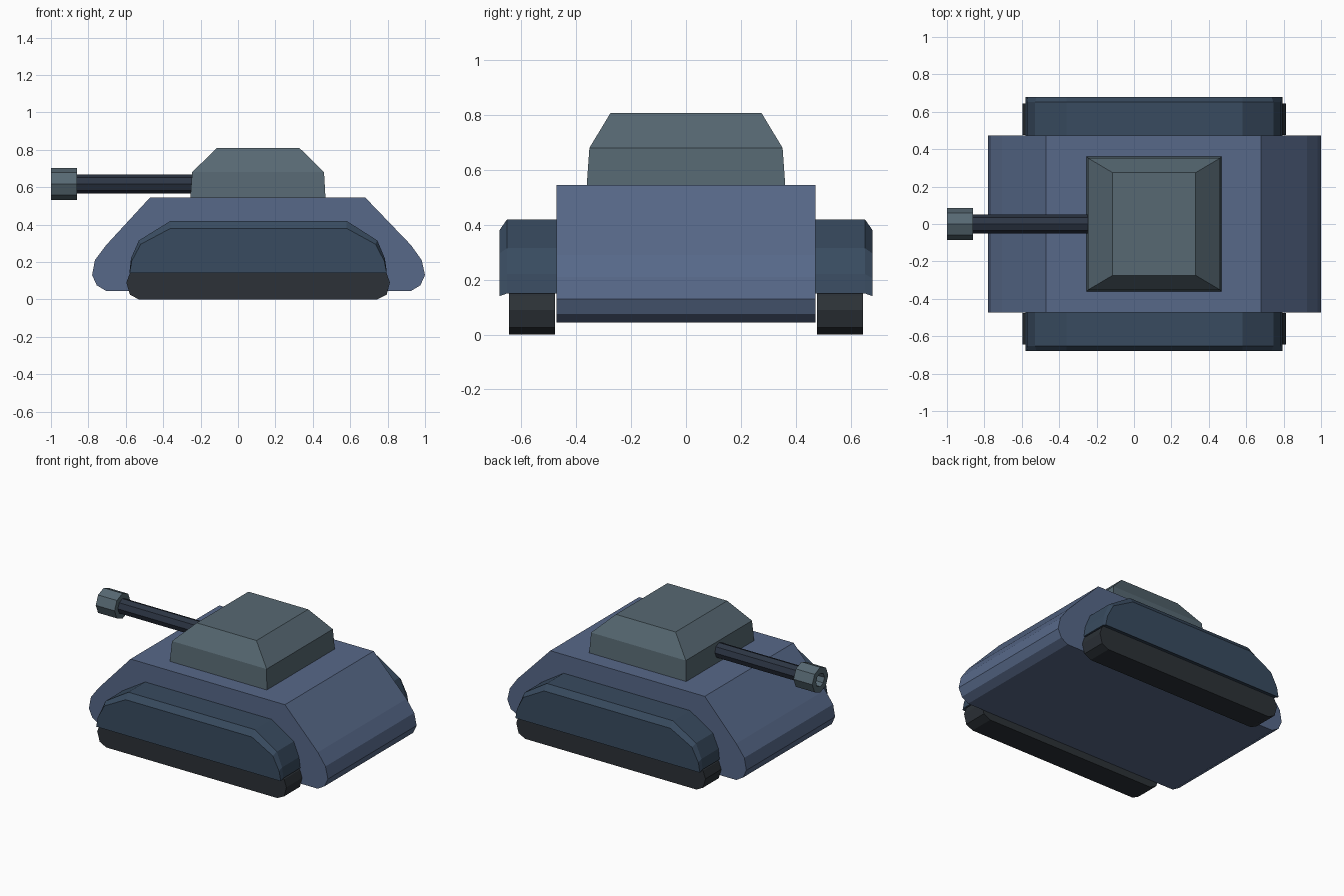
import bpy, bmesh, math

if "Cube" in bpy.data.objects:
    bpy.data.objects.remove(bpy.data.objects["Cube"])


def material(name, color):
    m = bpy.data.materials.new(name)
    m.diffuse_color = (*color, 1)
    m.use_nodes = True
    m.node_tree.nodes["Principled BSDF"].inputs["Base Color"].default_value = m.diffuse_color
    return m


HULL = material("hull_blue", (0.095, 0.14, 0.25))
FENDER = material("fender_blue", (0.04, 0.07, 0.115))
TURRET = material("turret_grey", (0.095, 0.14, 0.17))
RUBBER = material("track_dark", (0.025, 0.031, 0.038))
BARREL = material("barrel_dark", (0.026, 0.036, 0.058))


def loft(name, rings, mat, cap=True, mirror=False):
    """Skin a sequence of equal-length point rings; cap ends or close the loop."""
    bm = bmesh.new()
    vs = [[bm.verts.new(p) for p in r] for r in rings]
    n = len(vs[0])
    pairs = list(zip(vs, vs[1:]))
    if cap:
        bm.faces.new(vs[0])
        bm.faces.new(vs[-1])
    else:
        pairs.append((vs[-1], vs[0]))
    for a, b in pairs:
        for i in range(n):
            j = (i + 1) % n
            bm.faces.new((a[i], a[j], b[j], b[i]))
    bmesh.ops.recalc_face_normals(bm, faces=bm.faces)
    me = bpy.data.meshes.new(name)
    bm.to_mesh(me)
    bm.free()
    me.materials.append(mat)
    ob = bpy.data.objects.new(name, me)
    bpy.context.collection.objects.link(ob)
    if mirror:
        mod = ob.modifiers.new("mirror", 'MIRROR')
        mod.use_axis = (False, True, False)
    return ob


def at_y(profile, y):
    return [(x, y, z) for x, z in profile]


def rect(x0, x1, y, z):
    return [(x0, -y, z), (x1, -y, z), (x1, y, z), (x0, y, z)]


def octagon(x, r, z=0.617):
    return [(x, r * math.sin(i * math.pi / 4), z + r * math.cos(i * math.pi / 4))
            for i in range(8)]


# Hull: sloped side profile run across the width
hull = [(-0.47, 0.545), (0.68, 0.545), (0.925, 0.29), (0.982, 0.21), (1.0, 0.13),
        (0.975, 0.075), (0.925, 0.045), (-0.705, 0.045), (-0.755, 0.075),
        (-0.78, 0.13), (-0.765, 0.21), (-0.705, 0.29)]
loft("hull", [at_y(hull, -0.472), at_y(hull, 0.472)], HULL)

# Fenders: arched covers with a chamfered outer rim
arch = [(-0.58, 0.15), (-0.572, 0.22), (-0.53, 0.315), (-0.36, 0.42),
        (0.58, 0.42), (0.745, 0.315), (0.785, 0.22), (0.795, 0.15)]
rim = [(-0.58, 0.14), (-0.568, 0.205), (-0.52, 0.295), (-0.36, 0.38),
       (0.58, 0.38), (0.735, 0.295), (0.782, 0.205), (0.795, 0.14)]
loft("fenders", [at_y(arch, 0.465), at_y(arch, 0.652), at_y(rim, 0.68)],
     FENDER, mirror=True)

# Tracks: long rounded belts beneath the fenders
track = [(-0.53, 0.003), (0.745, 0.003), (0.795, 0.025), (0.812, 0.09),
         (0.795, 0.14), (0.75, 0.18), (-0.53, 0.18), (-0.578, 0.14),
         (-0.597, 0.09), (-0.578, 0.025)]
track = [(x, 0.0 if z < 0.01 else z) for x, z in track]
loft("tracks", [at_y(track, 0.477), at_y(track, 0.645)], RUBBER, mirror=True)

# Turret: slightly tapered wall with a sloped roof
loft("turret", [rect(-0.255, 0.468, 0.362, 0.54), rect(-0.245, 0.46, 0.352, 0.68),
                rect(-0.115, 0.33, 0.275, 0.808)], TURRET)

# Gun barrel and hollow muzzle
loft("gun_barrel", [octagon(-0.90, 0.05), octagon(-0.20, 0.05)], BARREL)
loft("muzzle", [octagon(-1.0, 0.085), octagon(-0.86, 0.085),
                octagon(-0.86, 0.045), octagon(-1.0, 0.045)], TURRET, cap=False)
